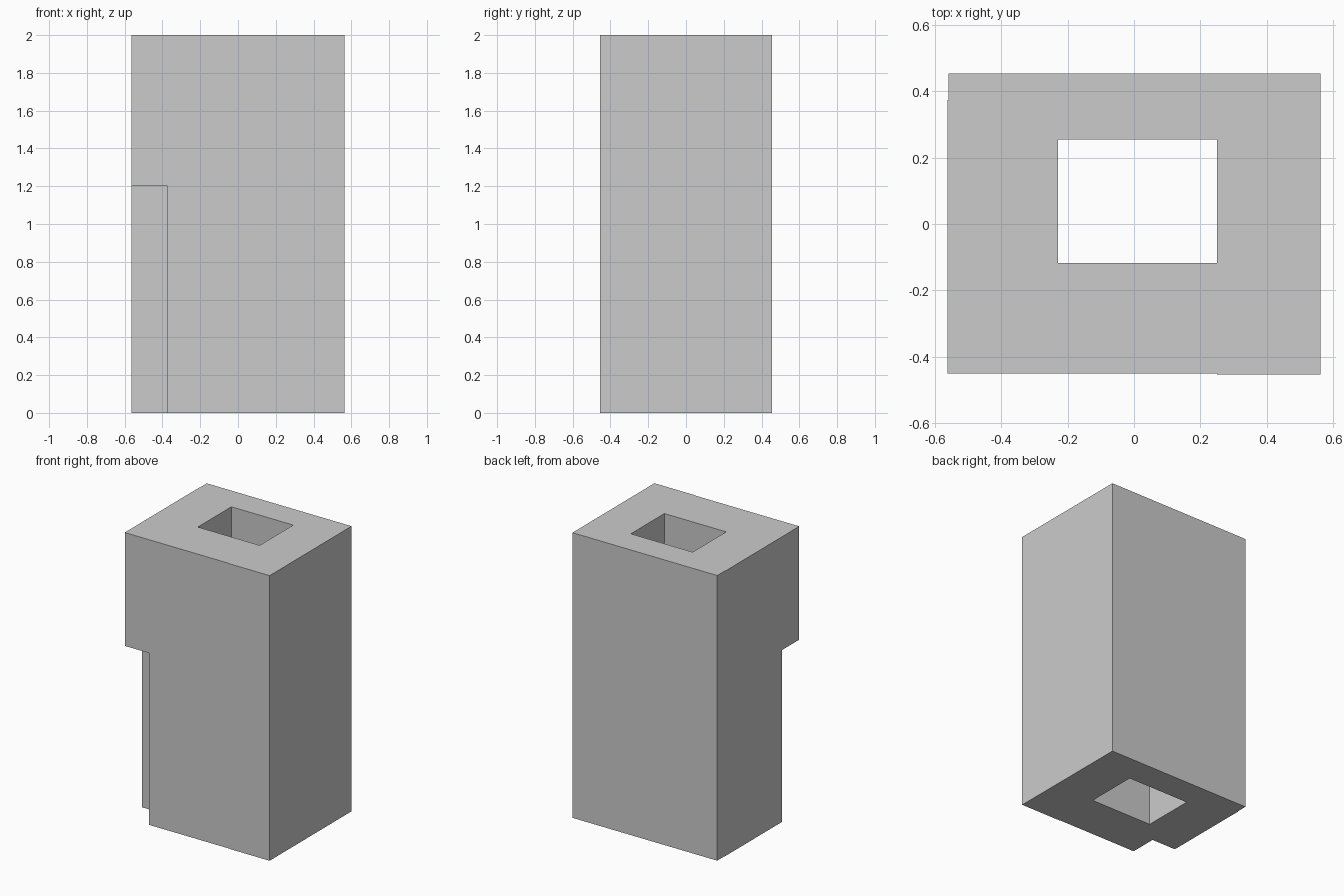
import bpy, bmesh

if "Cube" in bpy.data.objects:
    bpy.data.objects.remove(bpy.data.objects["Cube"])


def prism(name, outline, z0, z1):
    """Extrude a flat xy outline from z0 up to z1."""
    bm = bmesh.new()
    base = bm.faces.new([bm.verts.new((x, y, z0)) for x, y in outline])
    top = bmesh.ops.extrude_face_region(bm, geom=[base])["geom"]
    verts = [v for v in top if isinstance(v, bmesh.types.BMVert)]
    bmesh.ops.translate(bm, verts=verts, vec=(0, 0, z1 - z0))
    bmesh.ops.recalc_face_normals(bm, faces=bm.faces)
    mesh = bpy.data.meshes.new(name)
    bm.to_mesh(mesh)
    bm.free()
    obj = bpy.data.objects.new(name, mesh)
    bpy.context.collection.objects.link(obj)
    return obj


def rect(x0, x1, y0, y1):
    return [(x0, y0), (x1, y0), (x1, y1), (x0, y1)]


def cut(target, cutter):
    """Subtract the cutter, then remove it."""
    cutter.hide_render = True
    mod = target.modifiers.new("cut", "BOOLEAN")
    mod.operation, mod.solver, mod.object = "DIFFERENCE", "EXACT", cutter
    bpy.context.view_layer.objects.active = target
    bpy.ops.object.modifier_apply(modifier=mod.name)
    bpy.data.objects.remove(cutter)


# Block with slight steps where its wall slabs meet
block = prism("hollow_block", [
    (-0.563, -0.451), (0.25, -0.451), (0.25, -0.454), (0.563, -0.454),
    (0.563, 0.454), (-0.560, 0.454), (-0.560, 0.375), (-0.563, 0.375)], 0, 2)

# Rectangular shaft running right through
cut(block, prism("shaft_cutter", rect(-0.23, 0.25, -0.117, 0.255), -0.1, 2.1))

# Notch in the lower front left corner
cut(block, prism("notch_cutter", rect(-0.7, -0.375, -0.6, -0.26), -0.1, 1.205))
